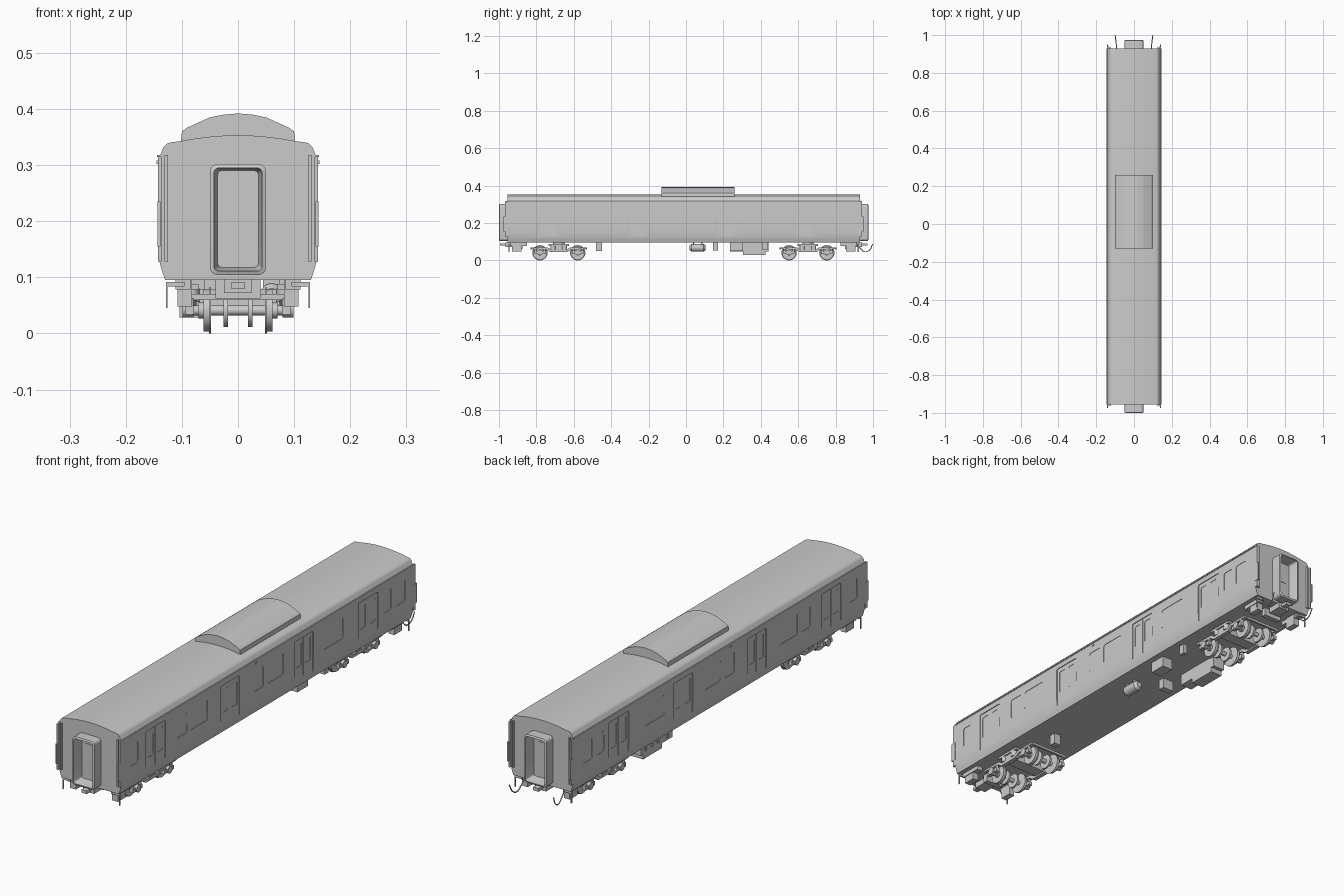
import bpy, bmesh, math
from mathutils import Matrix, Vector

if "Cube" in bpy.data.objects:
    bpy.data.objects.remove(bpy.data.objects["Cube"])


def box(bm, x0, x1, y0, y1, z0, z1):
    m = Matrix.Translation(((x0 + x1) / 2, (y0 + y1) / 2, (z0 + z1) / 2))
    bmesh.ops.create_cube(bm, size=1, matrix=m @ Matrix.Diagonal((abs(x1 - x0), abs(y1 - y0), abs(z1 - z0), 1)))


def cyl(bm, c, r, length, axis='X', seg=24, r2=None):
    rot = {'X': Matrix.Rotation(math.pi / 2, 4, 'Y'), 'Y': Matrix.Rotation(-math.pi / 2, 4, 'X'),
           'Z': Matrix.Identity(4)}[axis]
    bmesh.ops.create_cone(bm, cap_ends=True, segments=seg, radius1=r, radius2=r if r2 is None else r2,
                          depth=length, matrix=Matrix.Translation(c) @ rot)


def prism(bm, pts, axis, a, b):
    """Extrude a closed 2D outline (u, z) along x or y."""
    put = (lambda u, z, t: (u, t, z)) if axis == 'Y' else (lambda u, z, t: (t, u, z))
    ra = [bm.verts.new(put(u, z, a)) for u, z in pts]
    rb = [bm.verts.new(put(u, z, b)) for u, z in pts]
    bm.faces.new(ra)
    bm.faces.new(rb[::-1])
    for i in range(len(pts)):
        j = (i + 1) % len(pts)
        bm.faces.new((ra[i], rb[i], rb[j], ra[j]))


def rrect(u0, u1, z0, z1, r, n=4):
    pts = []
    for cu, cz, s in ((u1 - r, z1 - r, 0), (u0 + r, z1 - r, 1), (u0 + r, z0 + r, 2), (u1 - r, z0 + r, 3)):
        for i in range(n + 1):
            t = (s + i / n) * math.pi / 2
            pts.append((cu + r * math.cos(t), cz + r * math.sin(t)))
    return pts


def finish(name, bm, smooth=True):
    bmesh.ops.recalc_face_normals(bm, faces=bm.faces)
    me = bpy.data.meshes.new(name)
    bm.to_mesh(me)
    bm.free()
    ob = bpy.data.objects.new(name, me)
    bpy.context.collection.objects.link(ob)
    if smooth:
        shade(ob)
    return ob


def shade(ob):
    bpy.ops.object.select_all(action='DESELECT')
    ob.select_set(True)
    bpy.context.view_layer.objects.active = ob
    bpy.ops.object.shade_smooth_by_angle(angle=math.radians(30))


def mirror(half):
    return half + [(-u, z) for u, z in half[::-1] if u > 1e-6]


def cut(ob, bm):
    cutter = finish('cutter', bm, False)
    cutter.hide_render = True
    mod = ob.modifiers.new('cut', 'BOOLEAN')
    mod.operation, mod.solver, mod.object = 'DIFFERENCE', 'EXACT', cutter
    bpy.context.view_layer.objects.active = ob
    bpy.ops.object.modifier_apply(modifier=mod.name)
    bpy.data.objects.remove(cutter)


Y0, Y1 = -0.955, 0.93
# Car body shell
half = [(.130, .095), (.136, .113), (.1405, .13), (.1425, .15), (.143, .2), (.1425, .315), (.1375, .32),
        (.133, .331), (.127, .338), (.12, .3405), (.1, .343), (.075, .3475), (.05, .3505), (.025, .3525), (0, .353)]
bm = bmesh.new()
prism(bm, mirror(half), 'Y', Y0, Y1)
body = finish('car_body', bm, False)

# Recessed side doors, then windows and door seams cut into both sides
doors = [(-.797, -.672), (-.315, -.193), (.16, .283), (.573, .70)]
windows = [(-.90, -.85), (-.60, -.535), (-.515, -.40), (-.11, -.04), (-.02, .09),
           (.345, .475), (.735, .785), (.81, .875)]
bm, bw = bmesh.new(), bmesh.new()
for s in (-1, 1):
    for a, b in doors:
        prism(bm, rrect(a, b, .112, .293, .006), 'X', s * .1395, s * .16)
        m = (a + b) / 2
        for u, v in ((a + .014, m - .012), (m + .012, b - .014)):
            prism(bw, rrect(u, v, .18, .275, .006), 'X', s * .138, s * .16)
        box(bw, s * .137, s * .16, m - .001, m + .001, .135, .29)
    for a, b in windows:
        prism(bw, rrect(a, b, .19, .275, .01), 'X', s * .141, s * .16)
cut(body, bm)
cut(body, bw)
shade(body)

# Rain gutters and small lamps along the eaves
bm = bmesh.new()
for s in (-1, 1):
    box(bm, s * .136, s * .1445, Y0, Y1, .314, .318)
    box(bm, s * .142, s * .145, -.092, -.08, .302, .308)
finish('gutters', bm)

# Roof equipment hood
bm = bmesh.new()
prism(bm, mirror([(.102, .338), (.100, .360), (.09, .367), (.05, .385), (.025, .39), (0, .392)]), 'Y', -.13, .26)
finish('roof_hood', bm, False)

# End details, repeated at both ends: gangway, door, corner strips, coupler
for name, ye, d in (('front', Y0, -1), ('rear', Y1, 1)):
    bm = bmesh.new()
    outer, inner = rrect(-.05, .05, .104, .302, .014), rrect(-.043, .043, .111, .295, .009)
    loops = [[bm.verts.new((u, ye + d * t, z)) for u, z in p]
             for p, t in ((outer, -.002), (outer, .042), (inner, .045), (rrect(-.036, .036, .118, .29, .007), -.001))]
    for la, lb in zip(loops, loops[1:]):
        for i in range(len(la)):
            j = (i + 1) % len(la)
            bm.faces.new((la[i], la[j], lb[j], lb[i]))
    finish(name + '_gangway', bm)
    bm = bmesh.new()
    box(bm, -.03, .03, ye - .001, ye + d * .002, .125, .28)
    box(bm, -.018, .018, ye, ye + d * .004, .2, .265)
    finish(name + '_end_door', bm, False)
    bm = bmesh.new()
    for s in (-1, 1):
        box(bm, s * .125, s * .131, ye, ye + d * .008, .128, .318)
        box(bm, s * .136, s * .1425, ye - d * .004, ye + d * .012, .128, .315)
        box(bm, s * .138, s * .1435, ye - d * .004, ye + d * .02, .155, .235)
    finish(name + '_corner_strips', bm, False)
    bm = bmesh.new()
    box(bm, -.025, .025, ye - d * .05, ye + d * .01, .072, .097)
    box(bm, -.012, .012, ye, ye + d * .04, .079, .092)
    box(bm, -.04, .04, ye - d * .08, ye - d * .06, .062, .096)
    finish(name + '_coupler', bm, False)
    # Boxes and handrails below the car ends
    bm = bmesh.new()
    for s in (-1, 1):
        box(bm, s * .085, s * .111, ye - d * .105, ye - d * .015, .078, .096)
        box(bm, s * .082, s * .108, ye - d * .075, ye - d * .025, .048, .096)
        box(bm, s * .095, s * .128, ye - d * .012, ye - d * .006, .084, .092)
        box(bm, s * .1255, s * .1285, ye - d * .012, ye - d * .006, .045, .092)
    finish(name + '_end_boxes', bm, False)

# Hanging cables on the rear end
for s, side in ((-1, 'left'), (1, 'right')):
    cu = bpy.data.curves.new(side + '_cable', 'CURVE')
    cu.dimensions, cu.bevel_depth, cu.bevel_resolution = '3D', .0025, 1
    sp = cu.splines.new('BEZIER')
    pts = [(.09, .91, .088), (.092, .935, .062), (.094, .955, .047), (.097, .98, .055), (.1, .998, .088)]
    sp.bezier_points.add(len(pts) - 1)
    for p, (x, y, z) in zip(sp.bezier_points, pts):
        p.co = (s * x, y, z)
        p.handle_left_type = p.handle_right_type = 'AUTO'
    bpy.context.collection.objects.link(bpy.data.objects.new(side + '_cable', cu))

# Bogies: wheelsets with brake discs, and a frame with axle boxes and springs
for name, yc in (('front', -.68), ('rear', .652)):
    bm = bmesh.new()
    for o in (-.101, .101):
        y, z = yc + o, .041
        cyl(bm, (0, y, z), .009, .18, seg=16)
        for s in (-1, 1):
            cyl(bm, (s * .0565, y, z), .0375, .010, seg=32)
            cyl(bm, (s * .0500, y, z), .041, .003, seg=32)
            cyl(bm, (s * .022, y, z), .03, .008, seg=24)
            cyl(bm, (s * .065, y, z), .014, .01, seg=16)
    finish(name + '_wheelsets', bm)
    bm = bmesh.new()
    frame = [(-.15, .062), (-.15, .07), (-.06, .07), (-.04, .058), (.04, .058), (.06, .07), (.15, .07), (.15, .062),
             (.065, .058), (.045, .044), (-.045, .044), (-.065, .058)]
    for s in (-1, 1):
        prism(bm, [(yc + u, z) for u, z in frame], 'X', s * .074, s * .092)
        box(bm, s * .07, s * .096, yc - .055, yc + .055, .078, .088)
        for o in (-.03, .03):
            cyl(bm, (s * .083, yc + o, .068), .014, .024, 'Z', 16)
        for o in (-.101, .101):
            cyl(bm, (s * .089, yc + o, .043), .015, .02, seg=16)
            box(bm, s * .078, s * .094, yc + o - .03, yc + o + .03, .034, .05)
            for q in (-.024, .024):
                cyl(bm, (s * .085, yc + o + q, .057), .007, .016, 'Z', 12)
    box(bm, -.09, .09, yc - .025, yc + .025, .05, .078)
    cyl(bm, (0, yc, .085), .03, .022, 'Z', 20)
    for o in (-.148, .148):
        box(bm, -.08, .08, yc + o - .004, yc + o + .004, .06, .07)
    finish(name + '_bogie_frame', bm)

# Underfloor equipment boxes
bm = bmesh.new()
box(bm, -.104, -.05, .305, .425, .028, .096)
box(bm, -.104, -.05, .235, .44, .048, .096)
for y in (.27, .33, .37, .41):
    box(bm, -.107, -.10, y - .006, y + .006, .06, .07)
box(bm, .055, .104, .235, .305, .05, .096)
box(bm, .085, .104, .41, .435, .055, .096)
box(bm, -.06, -.01, .145, .172, .052, .096)
box(bm, .01, .04, -.48, -.45, .05, .096)
finish('underfloor_boxes', bm, False)

# Air tank with rounded ends and straps
bm = bmesh.new()
cyl(bm, (.06, .0625, .068), .021, .064, 'Y')
for d in (-1, 1):
    a, b = (.021, .012) if d > 0 else (.012, .021)
    cyl(bm, (.06, .0625 + d * .0375, .068), a, .011, 'Y', r2=b)
    box(bm, .045, .075, .0625 + d * .022 - .003, .0625 + d * .022 + .003, .07, .096)
finish('air_tank', bm)
